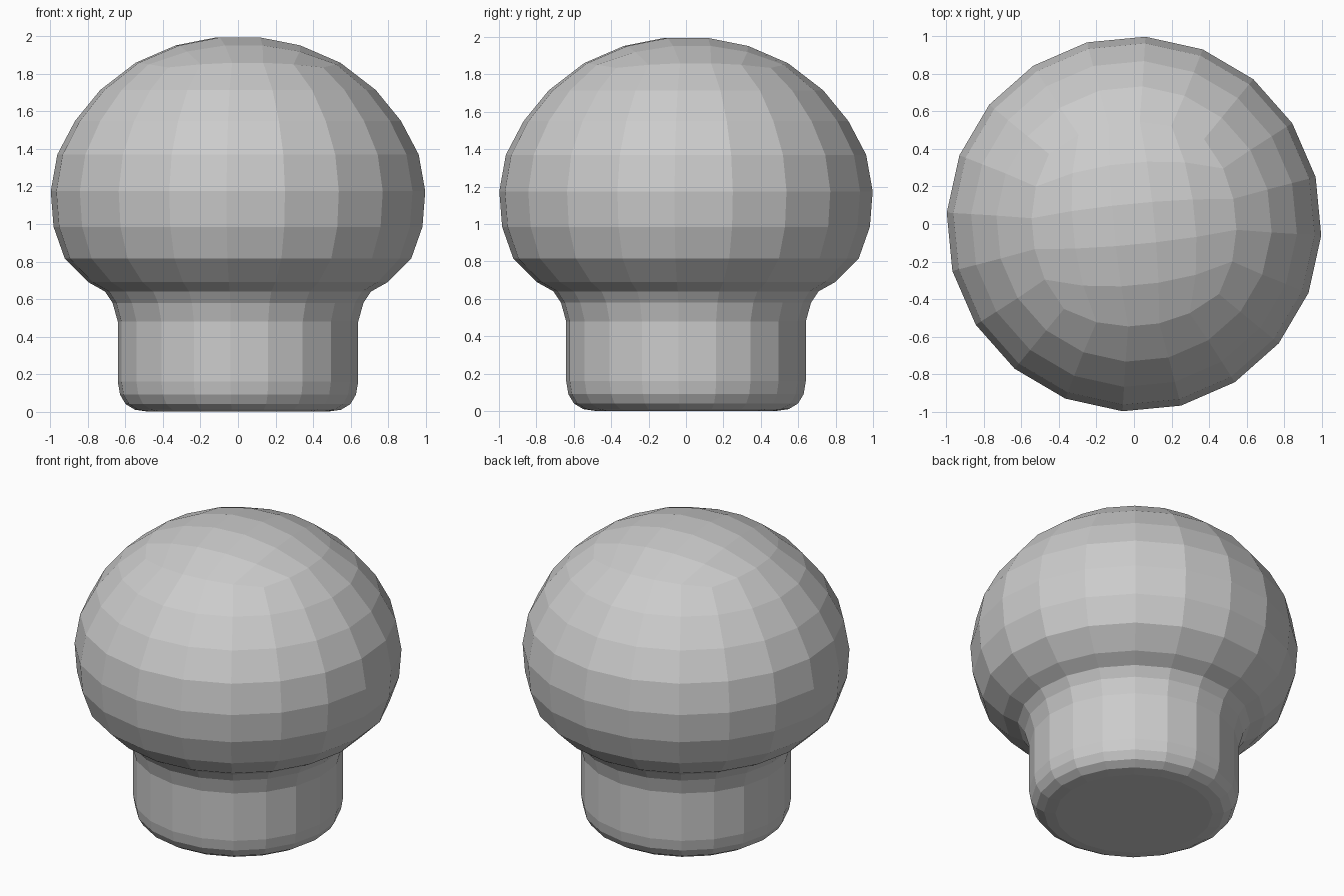
import bpy
import bmesh
from math import atan2, cos, sin, pi, sqrt, radians

if "Cube" in bpy.data.objects:
    bpy.data.objects.remove(bpy.data.objects["Cube"], do_unlink=True)

CELLS = 5               # grid cells along each side of a cap
SIDES = CELLS * 4       # sides of the round body
TWIST = radians(5.5)    # slight turn about the vertical axis

# Body outline as radius and height, from foot to crown
OUTLINE = [(0.55, 0.01), (0.60, 0.04), (0.63, 0.09), (0.642, 0.16),
           (0.642, 0.48), (0.67, 0.58), (0.71, 0.64), (0.80, 0.69),
           (0.925, 0.815), (0.985, 0.985), (1.0, 1.175), (0.965, 1.37),
           (0.87, 1.55), (0.735, 1.715)]


def crown_height(r):
    return 1.11 + 0.895 * sqrt(1 - r * r)


def cap(bm, radius, height, roundness):
    """Rounded square grid; returns its border vertices in angular order."""
    steps = [2 * i / CELLS - 1 for i in range(CELLS + 1)]
    grid = []
    for v in steps:
        row = []
        for u in steps:
            x = radius * u * sqrt(1 - roundness * v * v)
            y = radius * v * sqrt(1 - roundness * u * u)
            row.append(bm.verts.new((x, y, height(sqrt(x * x + y * y)))))
        grid.append(row)
    for a, b in zip(grid, grid[1:]):
        for i in range(CELLS):
            bm.faces.new((a[i], a[i + 1], b[i + 1], b[i]))
    border = set(grid[0] + grid[-1] + [row[k] for row in grid for k in (0, -1)])
    return sorted(border, key=lambda p: atan2(p.co.y, p.co.x))


def ring(bm, radius, z):
    angles = [-pi + (k + 0.5) * 2 * pi / SIDES for k in range(SIDES)]
    return [bm.verts.new((radius * cos(a), radius * sin(a), z)) for a in angles]


# Foot cap, turned body rings and crown cap, bridged into one shell
bm = bmesh.new()
loops = [cap(bm, 0.48, lambda r: 0.0, 0.5)]
loops += [ring(bm, r, z) for r, z in OUTLINE]
loops.append(cap(bm, 0.545, crown_height, 0.42))
for low, high in zip(loops, loops[1:]):
    for i in range(SIDES):
        j = (i + 1) % SIDES
        bm.faces.new((low[i], low[j], high[j], high[i]))
bmesh.ops.recalc_face_normals(bm, faces=bm.faces)

mesh = bpy.data.meshes.new("round_knob")
bm.to_mesh(mesh)
bm.free()
knob = bpy.data.objects.new("round_knob", mesh)
knob.rotation_euler.z = TWIST
bpy.context.collection.objects.link(knob)

# Plain grey finish
grey = bpy.data.materials.new("plain_grey")
grey.use_nodes = True
colour = (0.6, 0.6, 0.6, 1)
grey.diffuse_color = colour
grey.node_tree.nodes["Principled BSDF"].inputs["Base Color"].default_value = colour
mesh.materials.append(grey)
